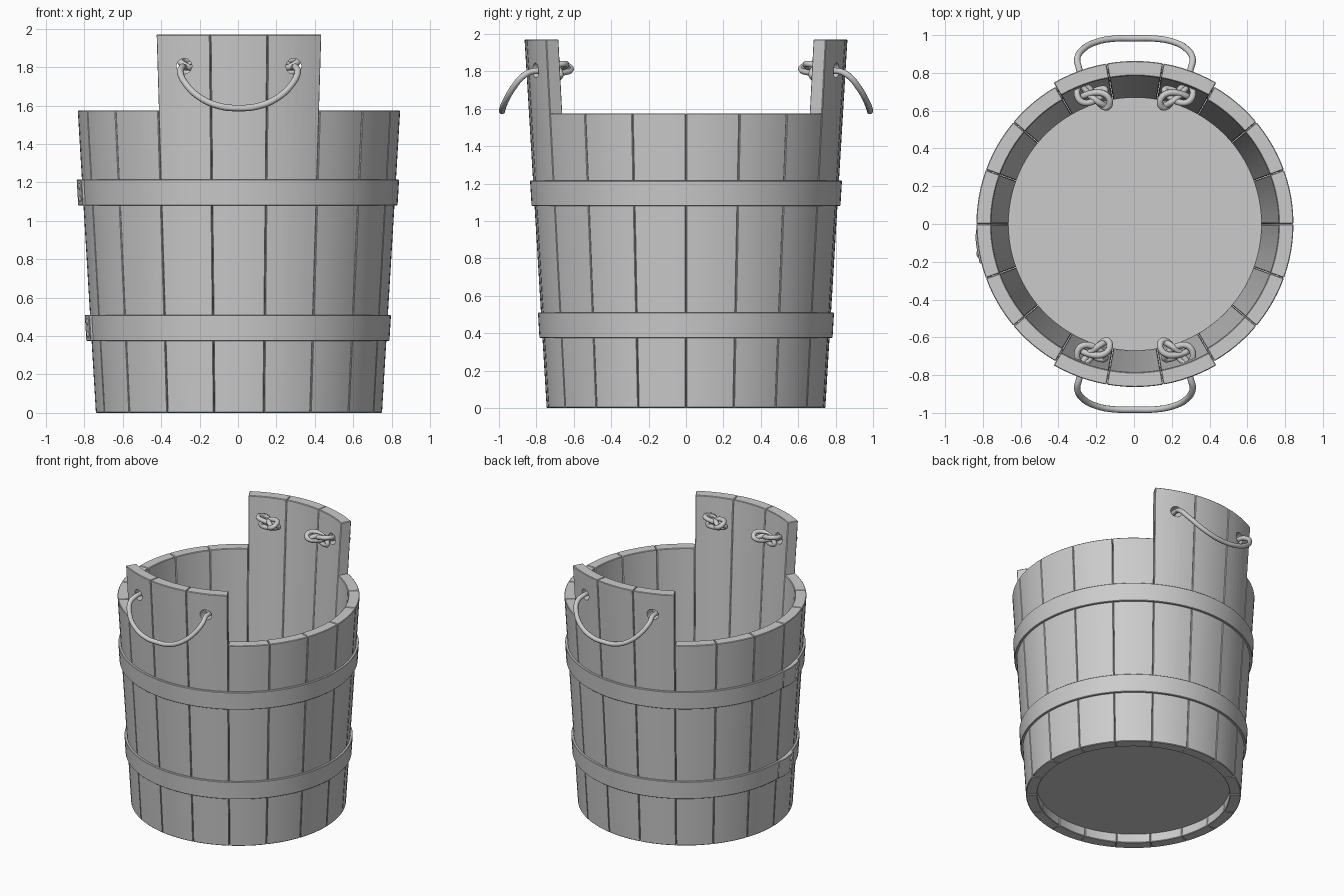
import bpy, bmesh
from math import sin, cos, tau, pi, radians
from mathutils import Vector, Matrix

if "Cube" in bpy.data.objects:
    bpy.data.objects.remove(bpy.data.objects["Cube"], do_unlink=True)

CX = 0.005            # bucket axis, shifted by the hoop overlap
BASE_R, TAPER, WALL = 0.745, 0.06, 0.078
RIM, EAR = 1.575, 1.97

grey = bpy.data.materials.new("plain grey")
grey.use_nodes = True
grey.diffuse_color = (0.6, 0.6, 0.6, 1)
grey.node_tree.nodes["Principled BSDF"].inputs["Base Color"].default_value = (0.6, 0.6, 0.6, 1)


def radius(z):
    return BASE_R + TAPER * z


def polar(r, a, z):
    return Vector((CX + r * cos(a), r * sin(a), z))


def finish(ob, angle=35):
    """Apply modifiers and shade smooth with sharp edges kept."""
    bpy.ops.object.select_all(action='DESELECT')
    bpy.context.view_layer.objects.active = ob
    ob.select_set(True)
    for m in list(ob.modifiers):
        bpy.ops.object.modifier_apply(modifier=m.name)
    bpy.ops.object.shade_smooth_by_angle(angle=radians(angle))


def add_mesh(name, bm):
    bmesh.ops.recalc_face_normals(bm, faces=bm.faces)
    me = bpy.data.meshes.new(name)
    bm.to_mesh(me)
    bm.free()
    me.materials.append(grey)
    ob = bpy.data.objects.new(name, me)
    bpy.context.collection.objects.link(ob)
    return ob


def arc_block(name, a0, a1, z0, z1, inner, outer, steps):
    """Tapered curved slab; inner and outer are functions of (z, t)."""
    bm = bmesh.new()
    rings = []
    for i in range(steps + 1):
        t = i / steps
        a = a0 + (a1 - a0) * t
        rings.append([bm.verts.new(polar(f(z, t), a, z))
                      for f, z in ((inner, z0), (outer, z0), (outer, z1), (inner, z1))])
    for p, q in zip(rings, rings[1:]):
        for k in range(4):
            n = (k + 1) % 4
            bm.faces.new((p[k], p[n], q[n], q[k]))
    bm.faces.new(rings[0])
    bm.faces.new(rings[-1])
    return add_mesh(name, bm)


def cylinder(name, r, depth, centre, axis, segments=24):
    bm = bmesh.new()
    bmesh.ops.create_cone(bm, cap_ends=True, segments=segments, radius1=r, radius2=r, depth=depth)
    rot = Vector((0, 0, 1)).rotation_difference(Vector(axis)).to_matrix().to_4x4()
    bm.transform(Matrix.Translation(centre) @ rot)
    return add_mesh(name, bm)


# Cutters for the rope holes
cutters = []
for side in (-1, 1):
    c = cylinder("hole_cutter", 0.04, 2.4, (CX + side * 0.285, 0, 1.805), (0, 1, 0))
    c.hide_render = True
    cutters.append(c)

# Eighteen staves; three at the front and three at the back rise into ears
STEP = tau / 18
for i in range(18):
    a = i * STEP
    ear = abs(sin(a + STEP / 2)) > 0.87
    stave = arc_block("ear_stave" if ear else "stave", a + 0.0015, a + STEP - 0.0015, 0,
                      EAR if ear else RIM,
                      lambda z, t: radius(z) - WALL, lambda z, t: radius(z), 6)
    bev = stave.modifiers.new("soft edges", 'BEVEL')
    bev.width, bev.segments, bev.limit_method = 0.004, 1, 'ANGLE'
    bev.angle_limit = radians(40)
    if ear:
        for c in cutters:
            cut = stave.modifiers.new("rope hole", 'BOOLEAN')
            cut.object, cut.solver = c, 'EXACT'
    finish(stave)
for c in cutters:
    bpy.data.objects.remove(c, do_unlink=True)

# Recessed floor
finish(cylinder("floor", 0.671, 0.05, (CX, 0, 0.095), (0, 0, 1), 96))

# Two hoops, each with a riveted overlap on the right side
for z0, z1 in ((0.375, 0.51), (1.08, 1.215)):
    hoop = arc_block("hoop", pi, pi + tau, z0, z1,
                     lambda z, t: radius(z) - 0.004, lambda z, t: radius(z) + 0.016, 108)
    lap = arc_block("hoop_overlap", pi, pi + 0.25, z0, z1,
                    lambda z, t: radius(z) + 0.008,
                    lambda z, t: radius(z) + 0.017 + 0.013 * min(1, t * 3), 12)
    for ob in (hoop, lap):
        bev = ob.modifiers.new("soft edges", 'BEVEL')
        bev.width, bev.segments, bev.limit_method = 0.003, 1, 'ANGLE'
        finish(ob)
    for z in (z0 + 0.035, z1 - 0.035):
        a = pi + 0.19
        bm = bmesh.new()
        bmesh.ops.create_uvsphere(bm, u_segments=16, v_segments=8, radius=0.018)
        bm.transform(Matrix.Translation(polar(radius(z) + 0.028, a, z))
                     @ Matrix.Rotation(a, 4, 'Z') @ Matrix.Diagonal((0.6, 1, 1, 1)))
        finish(add_mesh("rivet", bm))


def rope(name, pts, cyclic=False):
    cu = bpy.data.curves.new(name, 'CURVE')
    cu.dimensions = '3D'
    cu.bevel_depth, cu.bevel_resolution, cu.resolution_u = 0.017, 3, 6
    cu.use_fill_caps = True
    sp = cu.splines.new('BEZIER')
    sp.bezier_points.add(len(pts) - 1)
    for bp, p in zip(sp.bezier_points, pts):
        bp.co = p
        bp.handle_left_type = bp.handle_right_type = 'AUTO'
    sp.use_cyclic_u = cyclic
    cu.materials.append(grey)
    ob = bpy.data.objects.new(name, cu)
    bpy.context.collection.objects.link(ob)
    bpy.ops.object.select_all(action='DESELECT')
    bpy.context.view_layer.objects.active = ob
    ob.select_set(True)
    bpy.ops.object.convert(target='MESH')
    finish(bpy.context.object, 50)


# Rope handles and their inside knots (x, distance from middle, z)
half = [(0.24, 0.68, 1.80), (0.285, 0.75, 1.80), (0.295, 0.82, 1.80), (0.306, 0.87, 1.775),
        (0.275, 0.925, 1.71), (0.2, 0.965, 1.64), (0.1, 0.982, 1.597)]
full = half + [(0, 0.983, 1.587)] + [(-x, y, z) for x, y, z in reversed(half)]
for s, end in ((-1, "front"), (1, "back")):
    rope(end + "_handle", [(CX + x, s * y, z) for x, y, z in full])
    for m in (-1, 1):
        # Trefoil knot lying against the inner wall
        knot = []
        for k in range(24):
            t = tau * k / 24
            u = (sin(t) + 2 * sin(2 * t)) / 3
            v = (cos(t) - 2 * cos(2 * t)) / 3
            w = -sin(3 * t)
            x = 0.22 + 0.10 * u + 0.02 * w
            y = 0.68 - 0.035 * w + 0.035 * u - 0.02 * v
            knot.append((CX + m * x, s * y, 1.808 + 0.046 * v))
        rope(end + "_knot", knot, True)
        # Loose rope end tucked through the knot
        rope(end + "_rope_end", [(CX + m * x, s * y, z) for x, y, z in
                                 ((0.25, 0.69, 1.81), (0.2, 0.65, 1.83), (0.15, 0.62, 1.80))])
